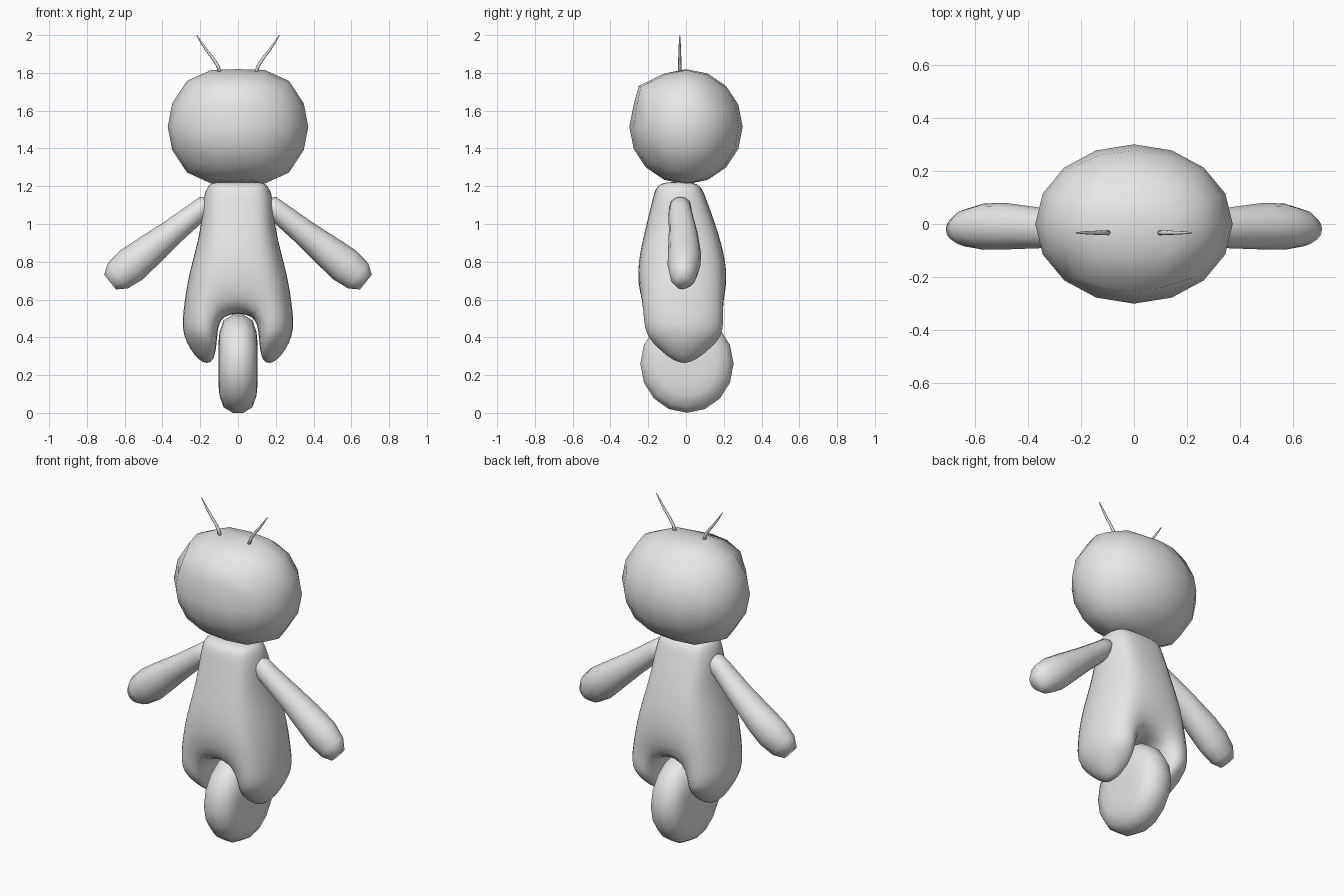
import bpy, bmesh, math
from mathutils import Vector

if "Cube" in bpy.data.objects:
    bpy.data.objects.remove(bpy.data.objects["Cube"])

grey = bpy.data.materials.new("plain_grey")
grey.diffuse_color = (0.8, 0.8, 0.8, 1)
grey.use_nodes = True
grey.node_tree.nodes["Principled BSDF"].inputs["Base Color"].default_value = grey.diffuse_color


def finish(name, bm, subdiv=0):
    """Turn a bmesh into a smooth-shaded object."""
    bmesh.ops.recalc_face_normals(bm, faces=bm.faces)
    mesh = bpy.data.meshes.new(name)
    bm.to_mesh(mesh)
    bm.free()
    mesh.materials.append(grey)
    mesh.shade_smooth()
    obj = bpy.data.objects.new(name, mesh)
    bpy.context.collection.objects.link(obj)
    if subdiv:
        mod = obj.modifiers.new("rounding", 'SUBSURF')
        mod.levels = mod.render_levels = subdiv
    return obj


def loft(name, rings, sides):
    """Skin elliptical rings given as (centre, axis_a, axis_b), capped at both ends."""
    bm = bmesh.new()
    loops = []
    for c, a, b in rings:
        angles = [2 * math.pi * i / sides for i in range(sides)]
        loops.append([bm.verts.new(c + a * math.cos(t) + b * math.sin(t)) for t in angles])
    for lo, hi in zip(loops, loops[1:]):
        for i in range(sides):
            j = (i + 1) % sides
            bm.faces.new((lo[i], lo[j], hi[j], hi[i]))
    bm.faces.new(loops[0])
    bm.faces.new(loops[-1])
    return finish(name, bm)


# Head: a cube rounded into a wide, slightly boxy ellipsoid with a pushed-out brow
bm = bmesh.new()
bmesh.ops.create_cube(bm, size=2)
bmesh.ops.subdivide_edges(bm, edges=bm.edges[:], cuts=3, use_grid_fill=True)
for v in bm.verts:
    p = Vector([math.tan(c * math.pi / 4) for c in v.co]).normalized()
    boxy = 1 + 0.5 * (p.x * p.z) ** 2
    if p.y < -0.4 and p.z > 0.5:
        p.y *= 1.18
    v.co = (p.x * 0.372 * (1 + 0.1 * (p.x * p.z) ** 2), p.y * 0.30, 1.515 + p.z * 0.305 * boxy)
finish("head", bm)

# Body: a cage of 3 x 2 cells per layer; the lowest layers keep only the two legs
#         z     outer  inner  front   back
layers = [(1.222, 0.165, 0.08, -0.155, 0.075),
          (1.14, 0.20, 0.08, -0.175, 0.105),
          (0.96, 0.208, 0.09, -0.22, 0.172),
          (0.74, 0.28, 0.10, -0.27, 0.23),
          (0.53, 0.312, 0.095, -0.26, 0.228),
          (0.41, 0.32, 0.112, -0.235, 0.22),
          (0.33, 0.22, 0.12, -0.14, 0.12)]
bm = bmesh.new()
cage = {}


def cage_vert(k, ix, iy):
    if (k, ix, iy) not in cage:
        z, outer, inner, front, back = layers[k]
        mid = (front + back) / 2
        y = (front, mid, back)[iy]
        x = inner
        if ix in (0, 3):
            x = outer if iy == 1 else outer * 0.8
            y = mid + (y - mid) * (0.8 if k < 4 else 0.92)
        elif k == 4:  # crotch sits back between the thighs
            y = mid + (y - mid) * 0.86
        if k == 6 and iy == 1:
            z -= 0.108
        cage[k, ix, iy] = bm.verts.new((x if ix > 1 else -x, y, z))
    return cage[k, ix, iy]


def filled(k, ix, iy):
    return 0 <= k < 6 and 0 <= ix < 3 and 0 <= iy < 2 and (k < 4 or ix != 1)


for k in range(6):
    for ix in range(3):
        for iy in range(2):
            if not filled(k, ix, iy):
                continue
            for axis in range(3):
                for side in (0, 1):
                    near = [k, ix, iy]
                    near[axis] += 2 * side - 1
                    if filled(*near):
                        continue
                    face = []
                    for u, w in ((0, 0), (1, 0), (1, 1), (0, 1)):
                        corner = [k, ix, iy]
                        corner[axis] += side
                        corner[(axis + 1) % 3] += u
                        corner[(axis + 2) % 3] += w
                        face.append(cage_vert(*corner))
                    bm.faces.new(face)
finish("body", bm, 2)

# Foot: a thick rounded disc between the legs
profile = [(0.104, 0.03), (0.104, 0.10), (0.098, 0.168), (0.076, 0.228), (0.028, 0.257)]
profile += [(-x, r) for x, r in reversed(profile)]
loft("foot", [(Vector((x, 0.005, 0.26)), Vector((0, r * 0.96, 0)), Vector((0, 0, r * 1.01)))
              for x, r in profile], 16)

# Arms and antennae, one of each per side
arm_rings = [(-0.05, 0.035, 0.035, -0.03), (-0.03, 0.054, 0.055, -0.03), (0.03, 0.058, 0.062, -0.03),
             (0.2, 0.069, 0.076, -0.015), (0.38, 0.088, 0.088, -0.008), (0.48, 0.097, 0.087, -0.01),
             (0.57, 0.085, 0.07, -0.015), (0.622, 0.05, 0.042, -0.02)]
antenna_path = [(0.092, 1.79, 0.010), (0.108, 1.84, 0.009), (0.135, 1.88, 0.008),
                (0.165, 1.918, 0.007), (0.194, 1.96, 0.005), (0.219, 1.999, 0.002)]
for s, side in ((1, "right"), (-1, "left")):
    along = Vector((s * 0.78, 0, -0.626))
    across = Vector((s * 0.626, 0, 0.78))
    loft("arm_" + side, [(Vector((s * 0.192, y, 1.082)) + along * d, across * h, Vector((0, w, 0)))
                         for d, h, w, y in arm_rings], 12)
    loft("antenna_" + side, [(Vector((s * x, -0.033, z)), Vector((s * 0.85 * r, 0, -0.53 * r)),
                              Vector((0, r, 0))) for x, z, r in antenna_path], 8)
